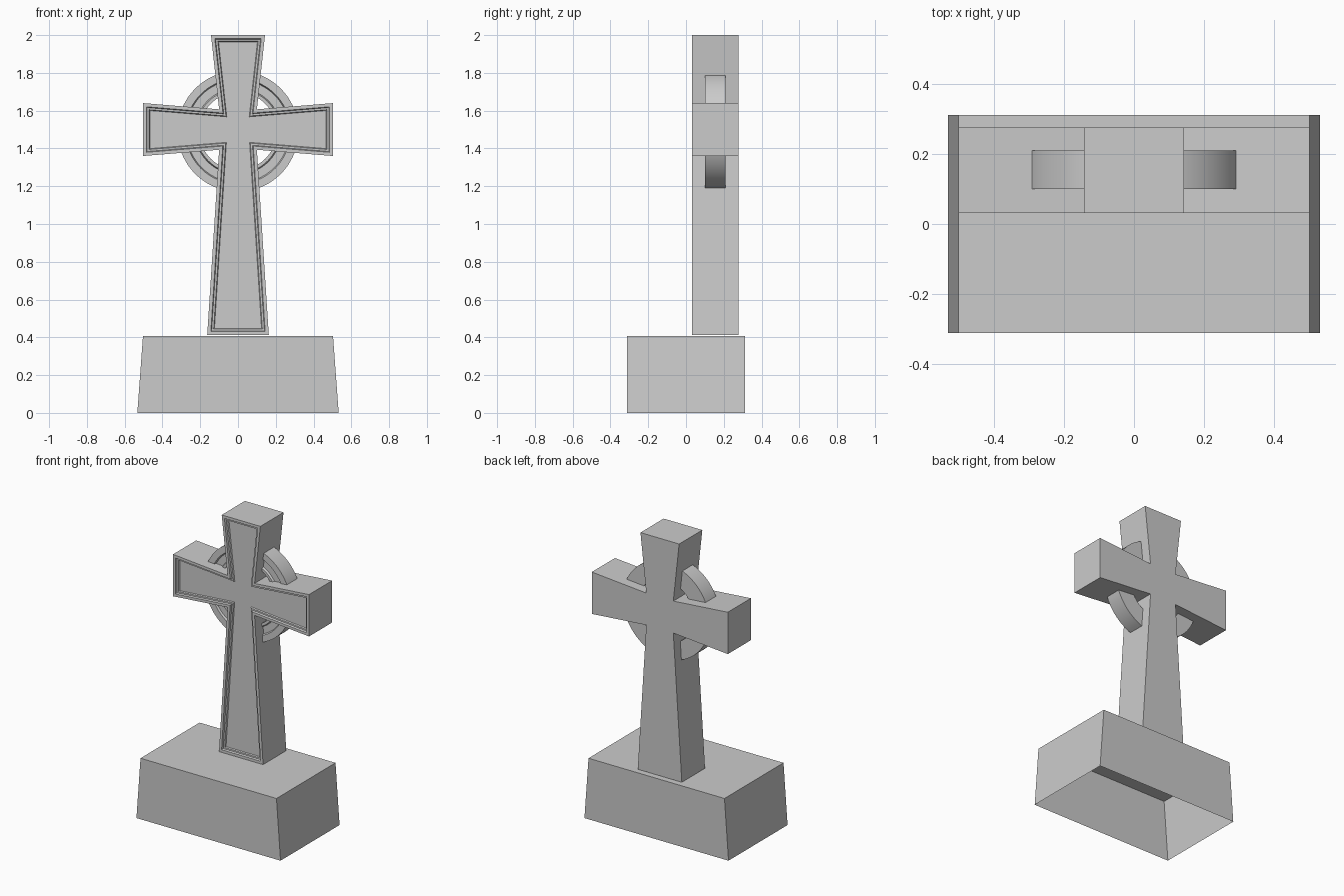
import bpy, bmesh, math

if "Cube" in bpy.data.objects:
    bpy.data.objects.remove(bpy.data.objects["Cube"])


def finish(bm, name, smooth=False):
    bmesh.ops.recalc_face_normals(bm, faces=bm.faces)
    mesh = bpy.data.meshes.new(name)
    bm.to_mesh(mesh)
    bm.free()
    obj = bpy.data.objects.new(name, mesh)
    bpy.context.collection.objects.link(obj)
    if smooth:
        bpy.ops.object.select_all(action='DESELECT')
        obj.select_set(True)
        bpy.context.view_layer.objects.active = obj
        bpy.ops.object.shade_smooth_by_angle(angle=math.radians(30))
    return obj


def prism(outline, y0, y1):
    """Extrude an x/z outline from y0 (front) to y1; returns bmesh and front face."""
    bm = bmesh.new()
    front = [bm.verts.new((x, y0, z)) for x, z in outline]
    back = [bm.verts.new((x, y1, z)) for x, z in outline]
    face = bm.faces.new(front)
    bm.faces.new(back[::-1])
    n = len(outline)
    for i in range(n):
        j = (i + 1) % n
        bm.faces.new((front[i], back[i], back[j], front[j]))
    bmesh.ops.recalc_face_normals(bm, faces=bm.faces)
    return bm, face


# plinth: tapered block, open underneath
bm, _ = prism([(-.533, 0), (.533, 0), (.503, .408), (-.503, .408)], -.312, .312)
bm.normal_update()
bottom = [f for f in bm.faces if f.normal.z < -.9]
bmesh.ops.delete(bm, geom=bottom, context='FACES_ONLY')
finish(bm, "plinth")

# cross: flared arms with a raised border around a sunken front panel
half = [(.163, .412), (.1, 1.393), (.503, 1.36), (.503, 1.64), (.1, 1.607), (.143, 2.0)]
outline = half + [(-x, z) for x, z in reversed(half)]
bm, face = prism(outline, .032, .277)
for width, depth in ((.018, 0), (.004, -.012), (.01, 0), (.004, -.008)):
    bmesh.ops.inset_region(bm, faces=[face], thickness=width, depth=depth,
                           use_even_offset=True, use_boundary=True)
finish(bm, "cross")

# ring: four quarter arcs with a channel cut in the front
profile = [(.205, .21), (.205, .1), (.222, .1), (.228, .113),
           (.272, .113), (.278, .1), (.32, .1), (.32, .21)]
centre_z = 1.491
segments = 10
for k, label in enumerate(("upper_right", "upper_left", "lower_left", "lower_right")):
    bm = bmesh.new()
    rows = []
    for s in range(segments + 1):
        a = math.radians(90 * k + 20 + 50 * s / segments)
        rows.append([bm.verts.new((r * math.cos(a), y, centre_z + r * math.sin(a)))
                     for r, y in profile])
    for a, b in zip(rows, rows[1:]):
        for i in range(len(profile)):
            j = (i + 1) % len(profile)
            bm.faces.new((a[i], a[j], b[j], b[i]))
    bm.faces.new(rows[0])
    bm.faces.new(rows[-1][::-1])
    finish(bm, "ring_" + label, smooth=True)
